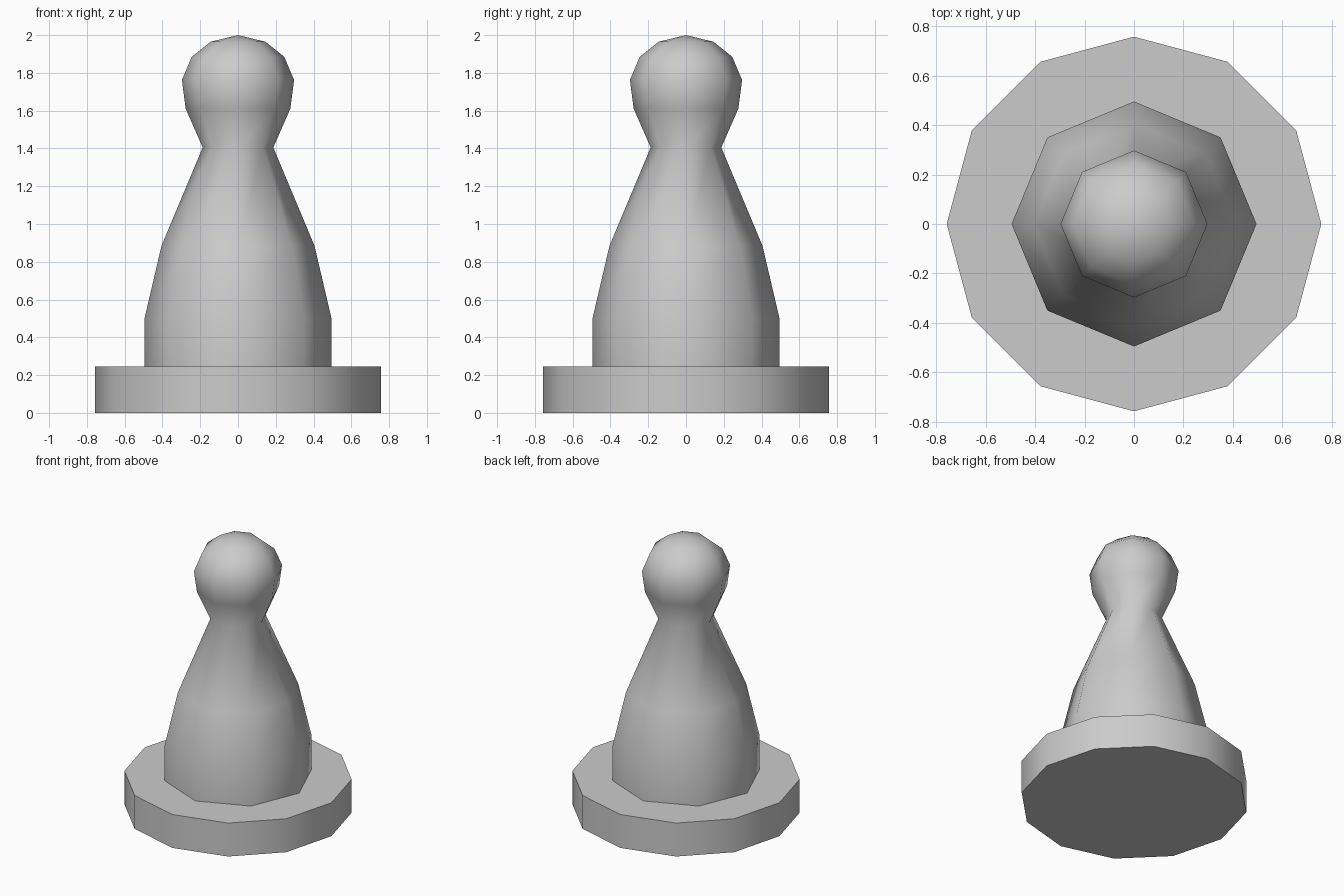
import bpy
import bmesh
from math import cos, sin, pi, radians

cube = bpy.data.objects.get("Cube")
if cube:
    bpy.data.objects.remove(cube, do_unlink=True)

GREY = (0.6, 0.6, 0.6, 1.0)
grey = bpy.data.materials.new("plain grey")
grey.use_nodes = True
grey.diffuse_color = GREY
grey.node_tree.nodes["Principled BSDF"].inputs["Base Color"].default_value = GREY


def turned_part(name, sides, profile, smooth_angle):
    """Turn a (radius, height) profile around z; radius 0 makes a pole."""
    bm = bmesh.new()
    rings = []
    for r, z in profile:
        count = sides if r else 1
        rings.append([bm.verts.new((r * cos(2 * pi * i / sides),
                                    r * sin(2 * pi * i / sides), z))
                      for i in range(count)])
    for low, high in zip(rings, rings[1:]):
        for i in range(sides):
            j = (i + 1) % sides
            if len(high) == 1:
                bm.faces.new((low[i], low[j], high[0]))
            else:
                bm.faces.new((low[i], low[j], high[j], high[i]))
    # Close open ends with a single flat face
    bm.faces.new(rings[0][::-1])
    if len(rings[-1]) > 1:
        bm.faces.new(rings[-1])
    bmesh.ops.recalc_face_normals(bm, faces=bm.faces)
    mesh = bpy.data.meshes.new(name)
    bm.to_mesh(mesh)
    bm.free()
    mesh.materials.append(grey)
    obj = bpy.data.objects.new(name, mesh)
    bpy.context.collection.objects.link(obj)
    bpy.ops.object.select_all(action="DESELECT")
    obj.select_set(True)
    bpy.context.view_layer.objects.active = obj
    bpy.ops.object.shade_smooth_by_angle(angle=radians(smooth_angle))
    return obj


# Flat twelve-sided disc
turned_part("base", 12, [(0.757, 0), (0.757, 0.245)], 40)

# Eight-sided bell body, narrow neck and round head
turned_part("body_and_head", 8, [
    (0.495, 0.245), (0.495, 0.5), (0.405, 0.885), (0.187, 1.405),
    (0.277, 1.61), (0.297, 1.762), (0.245, 1.885), (0.145, 1.965), (0, 2.0),
], 80)
